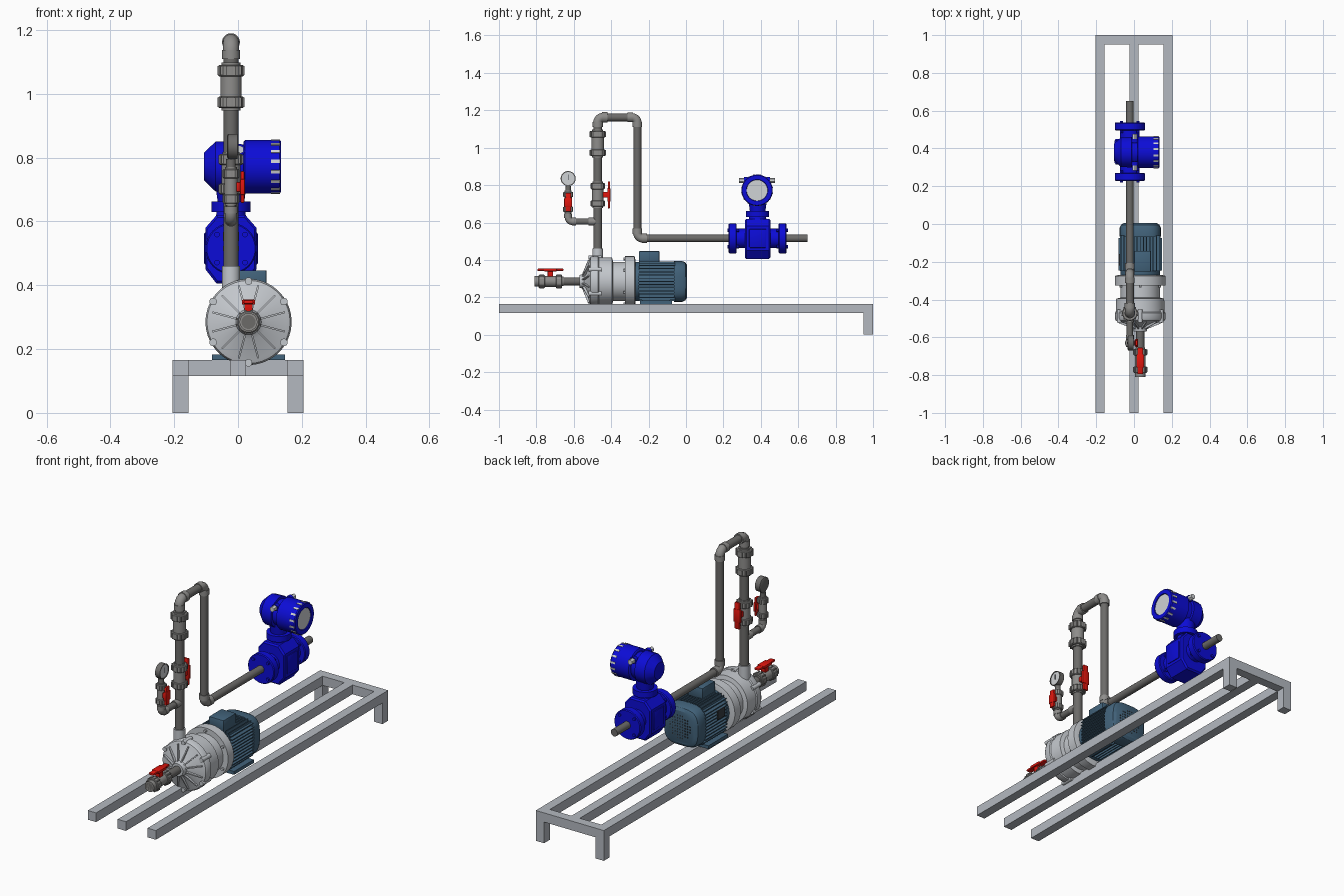
import bpy, bmesh, math
from mathutils import Vector as V

if "Cube" in bpy.data.objects:
    bpy.data.objects.remove(bpy.data.objects["Cube"])


def material(name, *srgb):
    m = bpy.data.materials.new(name)
    m.diffuse_color = [((c / 255 + 0.055) / 1.055) ** 2.4 for c in srgb] + [1]
    m.use_nodes = True
    m.node_tree.nodes["Principled BSDF"].inputs["Base Color"].default_value = m.diffuse_color
    return m


STEEL = material("frame_grey", 180, 185, 192)
CAST = material("pump_light_grey", 196, 200, 205)
PIPE = material("pipe_dark_grey", 108, 107, 105)
FIT = material("fitting_grey", 142, 141, 139)
BLUE = material("meter_blue", 12, 12, 215)
RED = material("handle_red", 225, 22, 14)
MOTOR = material("motor_teal", 66, 99, 123)
PALE = material("dial_pale_grey", 208, 211, 214)
DARK = material("vent_dark", 55, 60, 66)
X, Y, Z = V((1, 0, 0)), V((0, 1, 0)), V((0, 0, 1))
AXES = {'X': (X, Y, Z), 'Y': (Y, X, Z), 'Z': (Z, X, Y)}


def finish(name, mat, bm):
    bmesh.ops.recalc_face_normals(bm, faces=bm.faces)
    me = bpy.data.meshes.new(name)
    bm.to_mesh(me)
    bm.free()
    me.materials.append(mat)
    ob = bpy.data.objects.new(name, me)
    bpy.context.collection.objects.link(ob)
    return ob


def skin(name, mat, rings):
    """Bridge rings of points and cap both ends."""
    bm = bmesh.new()
    rs = [[bm.verts.new(p) for p in ring] for ring in rings]
    n = len(rs[0])
    for a, b in zip(rs, rs[1:]):
        for i in range(n):
            bm.faces.new((a[i], a[(i + 1) % n], b[(i + 1) % n], b[i]))
    bm.faces.new(rs[0])
    bm.faces.new(rs[-1])
    return finish(name, mat, bm)


def circle(n, power=1.0):
    """Unit circle; power below 1 gives a rounded square."""
    f = lambda c: math.copysign(abs(c) ** power, c)
    ang = [(i + 0.5) * math.tau / n for i in range(n)]
    return [(f(math.cos(a)), f(math.sin(a))) for a in ang]


def loft(name, mat, origin, axis, profile, pts=None):
    """Profile is (distance along axis, radius); pts is the cross-section."""
    d, u, v = AXES[axis]
    o = V(origin)
    return skin(name, mat, [[o + d * t + (u * a + v * b) * r for a, b in pts or circle(28)]
                            for t, r in profile])


def tube(name, mat, p0, axis, length, r, n=24):
    return loft(name, mat, p0, axis, [(0, r), (length, r)], circle(n))


def boxes(name, mat, items, bevel=0):
    bm = bmesh.new()
    for c, s in items:
        vs = bmesh.ops.create_cube(bm, size=1)["verts"]
        for v in vs:
            v.co = V([v.co[i] * s[i] + c[i] for i in range(3)])
    if bevel:
        bmesh.ops.bevel(bm, geom=bm.edges[:], offset=bevel, segments=2, affect='EDGES', profile=0.5)
    return finish(name, mat, bm)


def elbow(name, c, a, b, r, R=0.03):
    """Bend at corner c joining directions a and b, with socket collars."""
    c, w, rings = V(c), a.cross(b), []
    for k in range(9):
        t = k * math.pi / 16
        n = b * math.cos(t) + a * math.sin(t)
        p = c + (a + b) * R - n * R
        rings.append([p + (n * x + w * y) * r for x, y in circle(24)])
    skin(name, FIT, rings)
    for d in (a, b):
        ax = 'XYZ'[max(range(3), key=lambda i: abs(d[i]))]
        tube(name + "_collar", FIT, c + d * R * 0.8, ax, sum(d) * R * 0.95, r * 1.12)


def union(name, p, axis, L, r):
    """Valve body with two ribbed union nuts, centred on p."""
    h, k = L / 2, r * 0.8
    loft(name, FIT, p, axis, [(-h, k), (-h * .9, k), (-h * .9, r * .9), (h * .9, r * .9), (h * .9, k), (h, k)])
    d, u, v = AXES[axis]
    for s in (-1, 1):
        o = V(p) + d * s * h * 0.66
        loft(name + "_nut", FIT, o, axis, [(-h * .24, r), (-h * .2, r * 1.1), (h * .2, r * 1.1), (h * .24, r)])
        ribs = [o + (u * a + v * b) * r * 1.1 for a, b in circle(12)]
        boxes(name + "_nut_ribs", FIT, [(q, [abs(e) for e in d * h * .38 + (u + v) * r * .2]) for q in ribs])


def handle(name, p, axis, out, L, r, reach):
    """Red lever standing off a valve in direction out."""
    d = AXES[axis][0]
    side = d.cross(out)
    size = lambda a, b, c: [abs(e) for e in d * a] and [abs(d[i]) * a + abs(out[i]) * b + abs(side[i]) * c for i in range(3)]
    p = V(p)
    boxes(name + "_stem", RED, [(p + out * (r + reach) / 2, size(.03, reach - r * .6, .026))], .003)
    boxes(name, RED, [(p + out * reach, size(L, .012, .03)), (p + out * reach, size(L * .5, .016, .042))], .004)


# Frame: three rails, end crossbar, two legs
boxes("frame_rails", STEEL, [((x, -.025, .14), (.05, 1.95, .05)) for x in (-.18, 0, .18)])
boxes("frame_crossbar", STEEL, [((0, .975, .14), (.41, .05, .05))])
boxes("frame_legs", STEEL, [((s * .18, .975, .0575), (.05, .05, .115)) for s in (-1, 1)])

# Pump casing along y
PX, PZ = .033, .285
P = (PX, 0, PZ)
loft("pump_casing", CAST, P, 'Y', [(-.57, .034), (-.545, .04), (-.535, .055), (-.515, .118), (-.51, .13),
     (-.5, .135), (-.47, .135), (-.465, .13), (-.395, .127), (-.39, .105), (-.325, .105), (-.325, .135),
     (-.275, .135), (-.27, .115)], circle(48))
for i in range(12):
    a = (i + .5) * math.pi / 6
    u = V((math.cos(a), 0, math.sin(a)))
    w = V((-u.z, 0, u.x)) * .003
    o = V(P)
    skin("pump_front_rib", CAST, [[o + u * r + Y * y + s * w for r, y in
         ((.04, -.555), (.118, -.524), (.118, -.505), (.04, -.53))] for s in (-1, 1)])
for i in range(6):
    a = math.radians(30 + 60 * i)
    c, s = math.cos(a), math.sin(a)
    tube("pump_bolt_lug", CAST, (PX + .128 * c, -.522, PZ + .128 * s), 'Y', .07, .012, 12)
    tube("flange_bolt", CAST, (PX + .12 * c, -.335, PZ + .12 * s), 'Y', .015, .008, 6)

# Motor: core, fins, fan cover, feet, terminal box
loft("motor_core", MOTOR, P, 'Y', [(-.272, .105), (-.25, .105), (-.25, .094), (-.05, .094)], circle(40))
fins = []
for i in range(-5, 6):
    o = i * .017
    h = min(.108, math.sqrt(.132 ** 2 - o * o))
    fins += [((PX, -.155, PZ + o), (2 * h, .19, .005)), ((PX + o, -.155, PZ), (.005, .19, 2 * h - .004))]
boxes("motor_fins", MOTOR, fins)
loft("fan_cover", MOTOR, P, 'Y', [(-.065, .109), (-.02, .109), (-.004, .102), (.005, .088)], circle(40, .6))
boxes("fan_vents", DARK, [((PX + i * .015, .005, PZ + j * .015), (.006, .003, .006))
      for i in range(-4, 5) for j in range(-4, 5) if i * i + j * j < 20])
boxes("motor_feet", MOTOR, [((PX + s * .083, -.16, .174), (.064, .17, .018)) for s in (-1, 1)]
      + [((PX + s * .07, -.16, .195), (.02, .15, .04)) for s in (-1, 1)])
boxes("terminal_box", MOTOR, [((PX + .012, -.197, .417), (.09, .11, .06))], .005)
boxes("name_plate", DARK, [((PX - .11, -.19, .315), (.005, .06, .05))])

# Suction line with valve
tube("suction_pipe", PIPE, (PX, -.81, PZ), 'Y', .25, .022)
tube("suction_socket", FIT, (PX, -.81, PZ), 'Y', .03, .028)
union("suction_valve", (PX, -.725, PZ), 'Y', .14, .032)
handle("suction_handle", (PX, -.725, PZ), 'Y', Z, .14, .03, .062)

# Discharge riser, over loop and meter run
RX, RY = -.022, -.472
tube("discharge_nozzle", CAST, (RX, RY, .36), 'Z', .1, .029)
tube("riser_pipe", PIPE, (RX, RY, .45), 'Z', .69, .0235)
union("riser_valve", (RX, RY, .748), 'Z', .14, .034)
handle("riser_handle", (RX, RY, .748), 'Z', Y, .145, .03, .06)
union("check_valve", (RX, RY, 1.023), 'Z', .15, .037)
elbow("top_front_elbow", (RX, RY, 1.162), Y, -Z, .025)
tube("top_pipe", PIPE, (RX, RY + .03, 1.162), 'Y', .15, .021)
elbow("top_back_elbow", (RX, -.26, 1.162), -Y, -Z, .023)
tube("down_pipe", PIPE, (RX, -.26, .54), 'Z', .6, .021)
elbow("bottom_elbow", (RX, -.26, .515), Z, Y, .023)
tube("meter_pipe", PIPE, (RX, -.235, .515), 'Y', .885, .02)

# Gauge branch
tube("branch_pipe", PIPE, (RX, -.6, .605), 'Y', .128, .017)
tube("branch_socket", FIT, (RX, -.52, .605), 'Y', .04, .021)
elbow("branch_elbow", (RX, -.63, .605), Y, Z, .019, .024)
tube("gauge_riser", PIPE, (RX, -.63, .625), 'Z', .17, .015)
union("gauge_valve", (RX, -.63, .71), 'Z', .12, .023)
handle("gauge_handle", (RX, -.63, .708), 'Z', X, .1, .02, .036)
tube("gauge_stem", FIT, (RX, -.63, .775), 'Z', .03, .009, 12)
loft("gauge_case", PIPE, (RX, -.63, .835), 'X', [(-.012, .034), (-.009, .04), (.02, .04), (.02, .035), (.016, .035)])
tube("gauge_dial", PALE, (RX, -.63, .835), 'X', .018, .0345)
boxes("gauge_needle", DARK, [((RX + .0185, -.63, .842), (.002, .003, .028))])

# Flow meter body with flanges
octagon = [(-.08, -.065), (-.045, -.11), (.045, -.11), (.08, -.065), (.08, .065), (.045, .105), (-.045, .105), (-.08, .065)]
M = (RX, .383, .515)
loft("meter_body", BLUE, M, 'Y', [(-.068, .93), (-.06, 1), (.06, 1), (.068, .93)], octagon)
loft("meter_tube", BLUE, M, 'Y', [(-.13, .052), (.13, .052)])
for s in (-1, 1):
    loft("meter_flange", BLUE, M, 'Y', [(s * .112, .076), (s * .116, .08), (s * .15, .08), (s * .155, .076)], circle(36))
    for a, b in circle(4):
        tube("flange_stud", BLUE, (RX + a * .062, M[1] + s * .1, M[2] + b * .062), 'Y', s * .062, .009, 6)
    boxes("meter_side_cover", BLUE, [((RX + s * .078, .383, .515), (.012, .09, .1))], .004)

# Meter neck and display head
loft("meter_neck", BLUE, (RX, .383, 0), 'Z', [(.6, .05), (.63, .045), (.63, .062), (.662, .062), (.662, .042), (.72, .05)])
H = (0, .38, .772)
loft("head_rear", BLUE, H, 'X', [(-.106, .045), (-.07, .08), (-.012, .082), (-.01, .07), (.022, .07)], circle(16))
loft("head_front", BLUE, H, 'X', [(.018, .078), (.022, .084), (.13, .084), (.135, .08), (.135, .058), (.127, .056)], circle(40))
tube("head_display", PALE, (.1, .38, .772), 'X', .031, .056, 32)
for a, b in circle(16):
    p = V((.117, .38 + a * .083, .772 + b * .083))
    n, t = V((0, a, b)), V((0, -b, a))
    skin("head_slot", PALE, [[p + n * k + X * i * .014 + t * j * .005 for i, j in ((-1, -1), (1, -1), (1, 1), (-1, 1))]
                             for k in (-.004, .003)])
for s in (-1, 1):
    tube("head_gland_boss", BLUE, (.005, .38 + s * .05, .825), 'Y', s * .02, .018, 12)
    tube("head_gland", PALE, (.005, .38 + s * .068, .825), 'Y', s * .028, .014, 6)

# Smooth round parts, keep edges crisp
for ob in bpy.data.objects:
    ob.select_set(True)
bpy.context.view_layer.objects.active = bpy.data.objects["pump_casing"]
bpy.ops.object.shade_smooth_by_angle(angle=math.radians(32))
